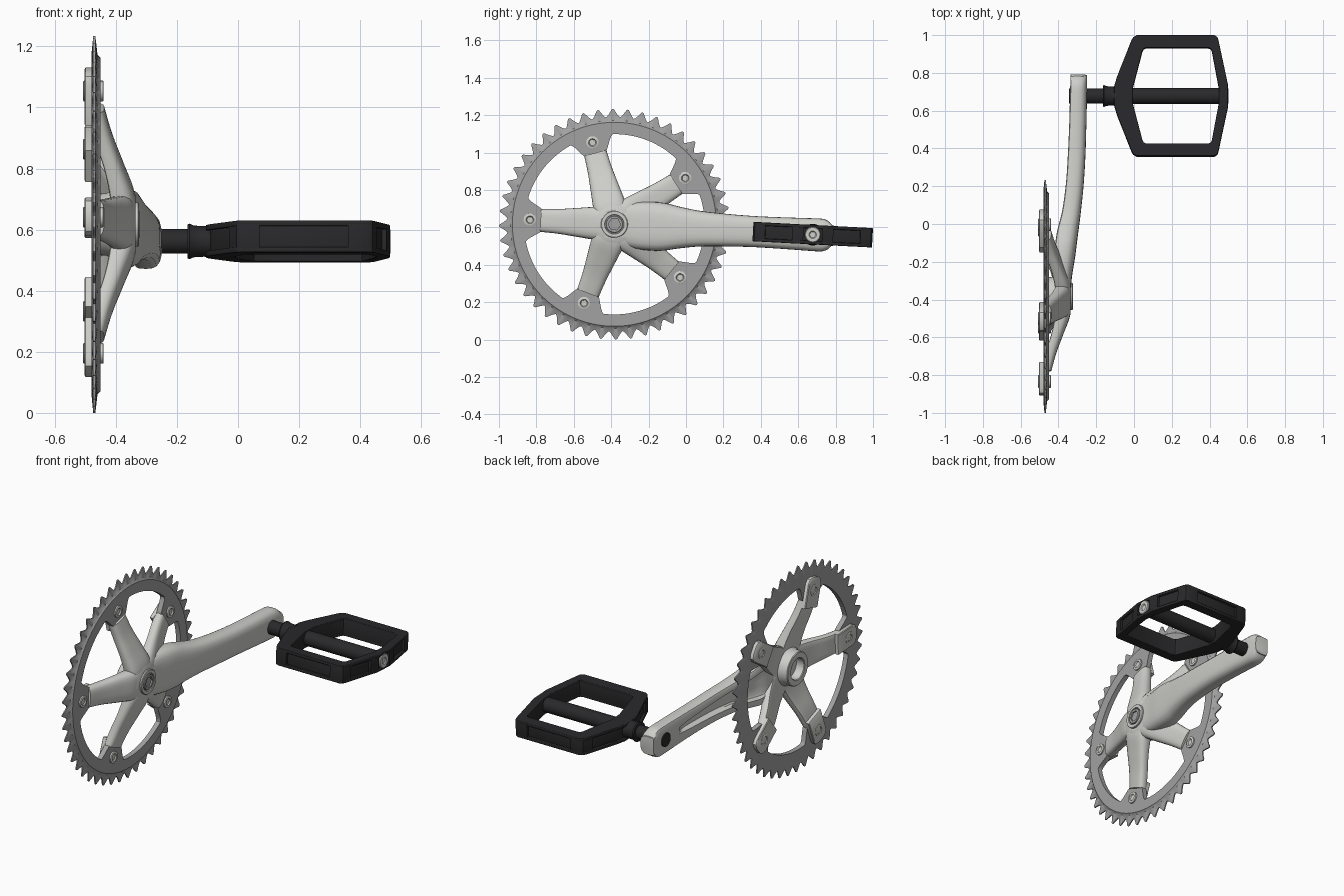
import bpy, bmesh, math
from mathutils import Vector, Matrix
from math import sin, cos, pi, radians

if "Cube" in bpy.data.objects:
    bpy.data.objects.remove(bpy.data.objects["Cube"])

# Local frame: x = axle, y = along the crank, z = across it; tilted 3 degrees
TILT = radians(-3)
ORIGIN = (0, -0.383, 0.617)
PED = 1.062  # pedal distance from the hub
ARMS = [radians(36 + 72 * k) for k in range(5)]


def mat(name, c):
    m = bpy.data.materials.new(name)
    m.diffuse_color = (*c, 1)
    m.use_nodes = True
    m.node_tree.nodes["Principled BSDF"].inputs["Base Color"].default_value = m.diffuse_color
    return m


SILVER = mat("silver", (0.62, 0.62, 0.59))
STEEL = mat("steel", (0.36, 0.36, 0.36))
BLACK = mat("black", (0.022, 0.022, 0.024))


def place(ob, material):
    ob.location, ob.rotation_euler = ORIGIN, (TILT, 0, 0)
    ob.data.materials.clear()
    ob.data.materials.append(material)
    bpy.ops.object.select_all(action='DESELECT')
    ob.select_set(True)
    bpy.context.view_layer.objects.active = ob
    bpy.ops.object.shade_smooth_by_angle(angle=radians(35))
    return ob


def loft(name, loops, material, close=False, cap=True, angle=0):
    bm = bmesh.new()
    rows = [[bm.verts.new(p) for p in lp] for lp in loops]
    n = len(rows[0])
    for i in range(len(rows) if close else len(rows) - 1):
        a, b = rows[i], rows[(i + 1) % len(rows)]
        for j in range(n):
            k = (j + 1) % n
            bm.faces.new((a[j], a[k], b[k], b[j]))
    if cap and not close:
        bm.faces.new(rows[0])
        bm.faces.new(rows[-1])
    bm.transform(Matrix.Rotation(angle, 4, 'X'))
    bmesh.ops.recalc_face_normals(bm, faces=bm.faces)
    me = bpy.data.meshes.new(name)
    bm.to_mesh(me)
    bm.free()
    ob = bpy.data.objects.new(name, me)
    bpy.context.collection.objects.link(ob)
    return place(ob, material)


def lathe(name, prof, material, y=0, angle=0, n=48):
    """Turn (x, radius[, hex flag]) points around an x-parallel axis at y."""
    loops = []
    for p in prof:
        lp = []
        for i in range(n):
            t = 2 * pi * i / n
            r = p[1]
            if len(p) > 2:
                r *= cos(pi / 6) / cos(t % (pi / 3) - pi / 6)
            lp.append((p[0], y + r * cos(t), r * sin(t)))
        loops.append(lp)
    return loft(name, loops, material, angle=angle)


def curve_at(table, t):
    """Smooth interpolation through rows (t, value, value, ...)."""
    i = 0
    while i < len(table) - 2 and t > table[i + 1][0]:
        i += 1
    p0, p1, p2, p3 = (table[max(0, min(len(table) - 1, i + d))] for d in (-1, 0, 1, 2))
    h = p2[0] - p1[0]
    u = (t - p1[0]) / h
    out = []
    for k in range(1, len(p1)):
        m1 = (p2[k] - p0[k]) / (p2[0] - p0[0]) * h
        m2 = (p3[k] - p1[k]) / (p3[0] - p1[0]) * h
        out.append((2*u**3 - 3*u*u + 1) * p1[k] + (u**3 - 2*u*u + u) * m1
                   + (3*u*u - 2*u**3) * p2[k] + (u**3 - u*u) * m2)
    return out


def section(y, xi, xo, hw, depth=0.0, gw=0.5):
    """Crowned bar section, with an optional groove on the inner face."""
    d, t = depth, xo - xi
    half = [(xo, 0.25), (xo - .02 * t, .5), (xo - .08 * t, .74), (xo - .2 * t, .9),
            (xo - .38 * t, .985), (xo - .6 * t, 1), (xi + .15 * t, .98), (xi + .04 * t, .93),
            (xi, .85), (xi, gw), (xi + d * .8, gw * .9), (xi + d, gw * .75), (xi + d, gw * .2)]
    pts = half + [(x, -w) for x, w in reversed(half)]
    return [Vector((x, y, w * hw)) for x, w in pts]


# Toothed chainring with five inward bolt tabs
TEETH, SUB = 48, 12
loops = []
for i in range(TEETH * SUB):
    t = 2 * pi * i / (TEETH * SUB)
    d = abs((i % SUB) / SUB - 0.5) * 2
    ro = 0.573 + 0.044 * max(0, min(1, 1 - (d - .12) / .88)) ** 1.4
    a = min(abs((t - b + pi) % (2 * pi) - pi) for b in ARMS)
    s = max(0, min(1, (0.25 - a) / 0.11))
    ri = 0.482 - 0.09 * s * s * (3 - 2 * s)
    prof = [(-.48, ri), (-.45, ri), (-.45, .545), (-.46, .556), (-.467, ro), (-.474, ro), (-.48, .556)]
    loops.append([(x, r * cos(t), r * sin(t)) for x, r in prof])
loft("chainring", loops, STEEL, close=True)

# Spider arms, rear mounting tabs and chainring bolts
arm = [(0.02, -.418, -.336, .09), (.1, -.418, -.338, .088), (.2, -.437, -.374, .077),
       (.3, -.468, -.411, .066), (.395, -.49, -.438, .061)]
tab = [(.35, -.062), (.49, -.062), (.515, -.05), (.525, -.025),
       (.525, .025), (.515, .05), (.49, .062), (.35, .062)]
for k, a in enumerate(ARMS):
    steps = [.02 + .375 * i / 20 for i in range(21)]
    loft(f"spider_arm_{k+1}", [section(r, *curve_at(arm, r)) for r in steps], SILVER, angle=a)
    layers = [(-.503, .93), (-.499, 1), (-.478, 1)]
    loft(f"arm_tab_{k+1}", [[(x, .44 + (r - .44) * s, w * s) for r, w in tab] for x, s in layers],
         SILVER, angle=a)
    for side, x0, x1 in (("front", -.452, -.44), ("rear", -.50, -.507)):
        s = 1 if x1 > x0 else -1
        lathe(f"ring_bolt_{side}_{k+1}", [(x0, .034), (x1 - s * .002, .034), (x1, .031), (x1, .021),
              (x1 - s * .006, .018, 1), (x1 - s * .006, .002)], SILVER, y=.452, angle=a, n=24)

# Crank arm: y, inner x, outer x, half width, groove depth, groove width
crank = [(0.0, -.418, -.335, .1, 0, .5), (.1, -.418, -.329, .122, 0, .55), (.2, -.418, -.313, .13, .004, .6),
         (.27, -.417, -.304, .127, .03, .62), (.34, -.407, -.295, .113, .036, .6),
         (.45, -.38, -.281, .096, .036, .55), (.6, -.36, -.266, .087, .036, .48),
         (.75, -.35, -.257, .083, .034, .4), (.88, -.344, -.253, .084, .026, .3),
         (.94, -.342, -.251, .085, .0, .22), (1.09, -.338, -.249, .088, 0, .2),
         (1.175, -.336, -.248, .088, 0, .2)]
ys = [1.09 * i / 60 for i in range(61)] + [1.09 + .083 * sin(pi / 2 * i / 10) for i in range(1, 11)]
loops = []
for y in ys:
    v = curve_at(crank, y)
    if y > 1.09:
        v[2] *= max(.3, (1 - ((y - 1.09) / .083) ** 2.6)) ** (1 / 2.6) if y < 1.172 else .5
    v[3] = max(0, v[3])
    loops.append(section(y, *v))
loft("crank_arm", loops, SILVER)

# Hub with rear boss, front washer and hex bolt
lathe("hub", [(-.424, .002), (-.424, .06), (-.472, .062), (-.476, .066), (-.476, .096), (-.472, .1),
              (-.43, .102), (-.41, .115), (-.36, .118), (-.345, .112), (-.336, .097), (-.334, .002)], SILVER)
lathe("hub_washer", [(-.345, .072), (-.327, .072), (-.324, .069), (-.324, .052), (-.333, .05)], SILVER)
lathe("hub_bolt", [(-.345, .046), (-.325, .046), (-.322, .043), (-.322, .036), (-.322, .033, 1),
                   (-.331, .033, 1), (-.331, .002)], STEEL)

# Pedal axle, collar and centre sleeve
lathe("pedal_axle", [(-.345, .002), (-.345, .04), (-.16, .04), (-.16, .002)], BLACK, y=PED)
lathe("pedal_collar", [(-.165, .03), (-.165, .056), (-.158, .058), (-.145, .052), (-.11, .05), (-.09, .055),
                       (-.08, .03)], BLACK, y=PED)
lathe("pedal_sleeve", [(-.1, .002), (-.1, .043), (.49, .043), (.49, .002)], BLACK, y=PED)
lathe("pedal_end_cap", [(.46, .042), (.496, .042), (.5, .038), (.5, .02), (.495, .017, 1), (.495, .002)],
      SILVER, y=PED)


# Pedal cage: a recessed core between an upper and a lower rim
def half_outline(pts):
    return pts + [(x, -y) for x, y in reversed(pts)]


OUT = half_outline([(-.105, .05), (-.09, .1), (-.015, .29), (-.005, .309), (.015, .32),
                    (.425, .32), (.441, .311), (.448, .29), (.497, .06)])
HOLE = half_outline([(-.008, .035), (.045, .237), (.052, .249), (.064, .254),
                     (.393, .254), (.406, .249), (.412, .237), (.45, .035)])


def plate(name, outlines, z, half, bevel):
    cu = bpy.data.curves.new(name, 'CURVE')
    cu.dimensions, cu.fill_mode = '2D', 'BOTH'
    cu.extrude, cu.bevel_depth, cu.bevel_resolution, cu.offset = half - bevel, bevel, 2, -bevel
    for pts in outlines:
        sp = cu.splines.new('POLY')
        sp.points.add(len(pts) - 1)
        for p, (x, y) in zip(sp.points, pts):
            p.co = (x, y + PED, z, 1)
        sp.use_cyclic_u = True
    tmp = bpy.data.objects.new(name + "_curve", cu)
    bpy.context.collection.objects.link(tmp)
    me = bpy.data.meshes.new_from_object(tmp.evaluated_get(bpy.context.evaluated_depsgraph_get()))
    bpy.data.objects.remove(tmp)
    ob = bpy.data.objects.new(name, me)
    bpy.context.collection.objects.link(ob)
    place(ob, BLACK)


core = [(.19 + (x - .19) * .955, y * .955) for x, y in OUT]
plate("pedal_core", [core, HOLE], 0, .045, .003)
for nm, z in (("upper", .043), ("lower", -.043)):
    plate(f"pedal_rim_{nm}", [OUT, HOLE], z, .009, .004)

# Upright posts at the cage corners and ends
for s, nm in ((1, "rear"), (-1, "front")):
    for tag, post in (("inner", [(-.03, .25), (-.005, .309), (.015, .32), (.07, .32), (.07, .27), (.03, .25)]),
                      ("outer", [(.36, .27), (.36, .32), (.425, .32), (.441, .311), (.448, .29), (.455, .255), (.42, .25)]),
                      ("end", [(.46, .05), (.498, .05), (.486, .11), (.45, .11)])):
        plate(f"pedal_post_{tag}_{nm}", [[(x, y * s) for x, y in post]], 0, .044, .002)
